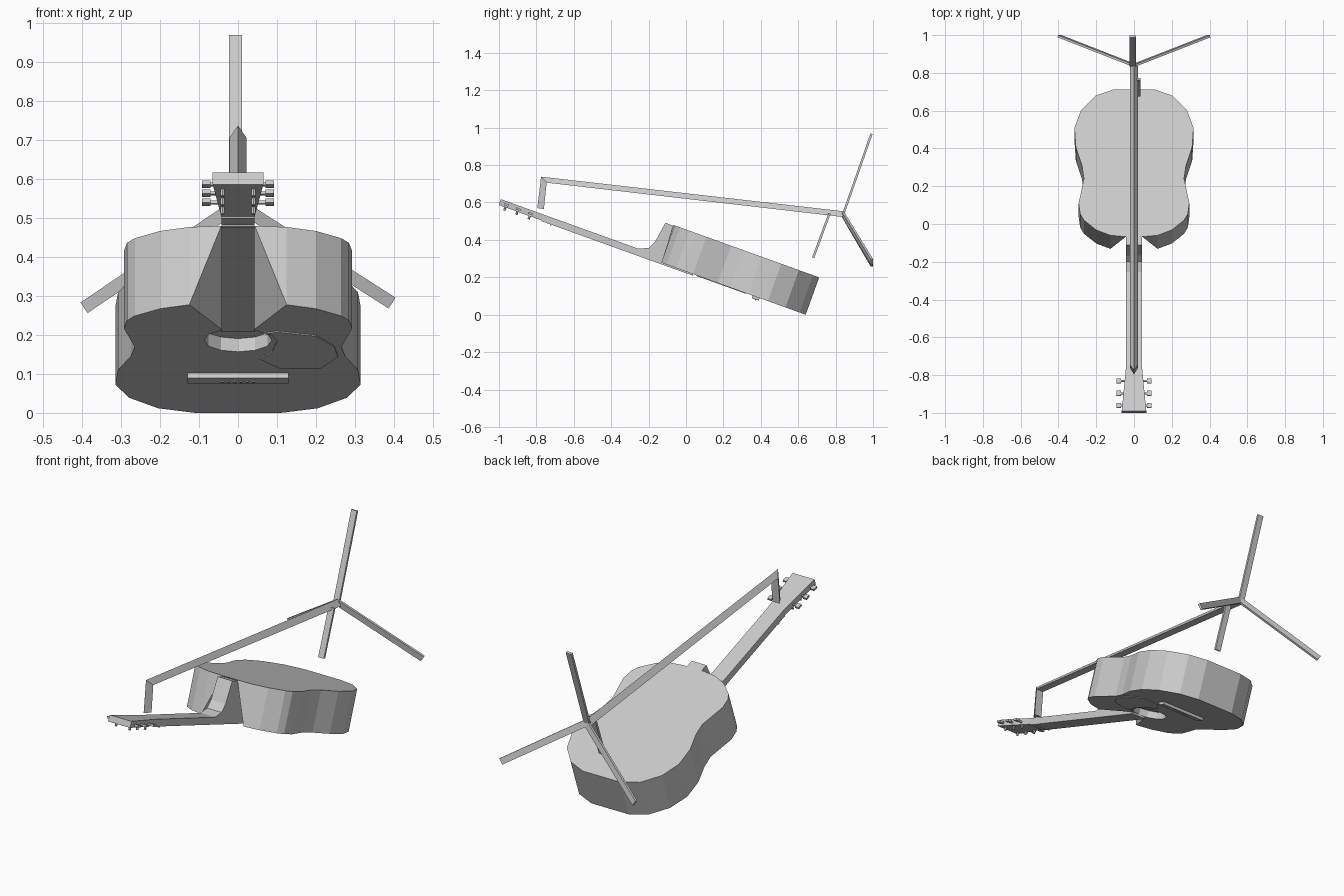
import bpy, bmesh, math
from mathutils import Vector, Matrix

if "Cube" in bpy.data.objects:
    bpy.data.objects.remove(bpy.data.objects["Cube"])

A = math.radians(19.8)
# guitar frame: x across, t from tail towards head, w from the face towards the back
T = Vector((0, -math.cos(A), math.sin(A)))
W = Vector((0, math.sin(A), math.cos(A)))
ORIGIN = Vector((0, 0.64, 0.0))


def loc(x, t, w):
    return ORIGIN + Vector((x, 0, 0)) + T * t + W * w


def loft(name, ring_a, ring_b, diagonals=False):
    """Closed solid between two matching rings of points."""
    bm = bmesh.new()
    a = [bm.verts.new(p) for p in ring_a]
    b = [bm.verts.new(p) for p in ring_b]
    n = len(a)
    bm.faces.new(a)
    bm.faces.new(b)
    for i in range(n):
        j = (i + 1) % n
        quad = [a[i], a[j], b[j], b[i]]
        if diagonals and i == n // 2 - 2:      # right notch facet
            bm.faces.new((a[i], a[j], b[j]))
            bm.faces.new((a[i], b[j], b[i]))
        elif diagonals and i == n // 2:        # left notch facet
            bm.faces.new((a[i], a[j], b[i]))
            bm.faces.new((a[j], b[j], b[i]))
        else:
            bm.faces.new(quad)
    bmesh.ops.recalc_face_normals(bm, faces=bm.faces[:])
    me = bpy.data.meshes.new(name)
    bm.to_mesh(me)
    bm.free()
    ob = bpy.data.objects.new(name, me)
    bpy.context.collection.objects.link(ob)
    return ob


def plate(name, pts, w0, w1):
    """(x, t) outline with thickness along w."""
    return loft(name, [loc(x, t, w0) for x, t in pts], [loc(x, t, w1) for x, t in pts])


def block(name, x0, x1, t0, t1, w0, w1):
    return plate(name, [(x0, t0), (x1, t0), (x1, t1), (x0, t1)], w0, w1)


def disc(cx, ct, r, n):
    return [(cx + r * math.sin(2 * math.pi * i / n), ct - r * math.cos(2 * math.pi * i / n))
            for i in range(n)]


# guitar body: mirrored outline, notched on the face where the neck enters
half = [(.11, 0), (.205, .035), (.28, .115), (.315, .215), (.308, .325), (.275, .43),
        (.265, .50), (.293, .64), (.285, .70), (.265, .735), (.2, .79), (.125, .82), (.043, .828)]
face_half = half[:-1] + [(.043, .635)]


def full(h):
    return h + [(-x, t) for x, t in reversed(h)]


body = loft("guitar_body", [loc(x, t, 0) for x, t in full(face_half)],
            [loc(x, t, .212) for x, t in full(half)], True)

# shallow sound hole
cutter = plate("sound_hole_cutter", disc(0, .55, .087, 12), -.03, .036)
cutter.hide_render = True
cutter.hide_viewport = True
mod = body.modifiers.new("sound_hole", 'BOOLEAN')
mod.operation = 'DIFFERENCE'
mod.solver = 'EXACT'
mod.object = cutter

# neck with heel, from a side profile
neck = [(.637, -.008), (1.50, -.008), (1.50, .029), (.961, .029), (.911, .052),
        (.89, .094), (.872, .208), (.82, .208), (.645, .01)]
loft("neck", [loc(-.043, t, w) for t, w in neck], [loc(.043, t, w) for t, w in neck])
block("nut", -.043, .043, 1.44, 1.448, -.013, 0)

# headstock and tuners
plate("headstock", [(-.042, 1.49), (.042, 1.49), (.065, 1.743), (-.065, 1.743)], -.004, .029)
for t in (1.567, 1.637, 1.705):
    for s in (-1, 1):
        block("tuner_shaft", s * .04, s * .072, t - .004, t + .004, .006, .014)
        block("tuner_knob", s * .07, s * .092, t - .013, t + .013, .005, .016)
        plate("tuner_peg", disc(s * .04, t, .006, 6), -.022, .002)

# bridge, string pins and pickguard
block("bridge", -.13, .13, .262, .302, -.014, .002)
for i in range(6):
    plate("bridge_pin", disc(-.04 + .016 * i, .28, .004, 6), -.018, -.012)
guard = [(.065, .607), (.10, .62), (.20, .59), (.247, .51), (.257, .43), (.21, .34),
         (.11, .34), (.055, .415), (.088, .47), (.10, .55), (.088, .595)]
plate("pickguard", guard, -.003, .001)

# bent triangular beam: apex ridge outside, flat base inside
ridge = [(-.795, .57), (-.775, .738), (.85, .552)]
base = [(-.76, .565), (-.745, .706), (.835, .523)]
for name, i in (("beam_post", 0), ("beam", 1)):
    rings = [[Vector((0, *ridge[k])), Vector((-.022, *base[k])), Vector((.022, *base[k]))]
             for k in (i, i + 1)]
    loft(name, *rings)


# flat bars at the end of the beam
def bar(name, p, q, width=.033, thick=.012):
    p, q = Vector(p), Vector(q)
    d = (q - p).normalized()
    side = d.cross(Vector((0, 1, 0))).normalized()
    nor = side.cross(d)
    off = [side * (width / 2 * a) + nor * (thick / 2 * b)
           for a, b in ((-1, -1), (1, -1), (1, 1), (-1, 1))]
    return loft(name, [p + o for o in off], [q + o for o in off])


bar("upper_bar", (-.006, .84, .535), (-.006, .992, .968))
bar("right_bar", (0, .84, .535), (.394, .994, .283))
bar("left_bar", (0, .84, .535), (-.394, .994, .271))
bar("lower_bar", (.017, .767, .54), (.017, .68, .305))
